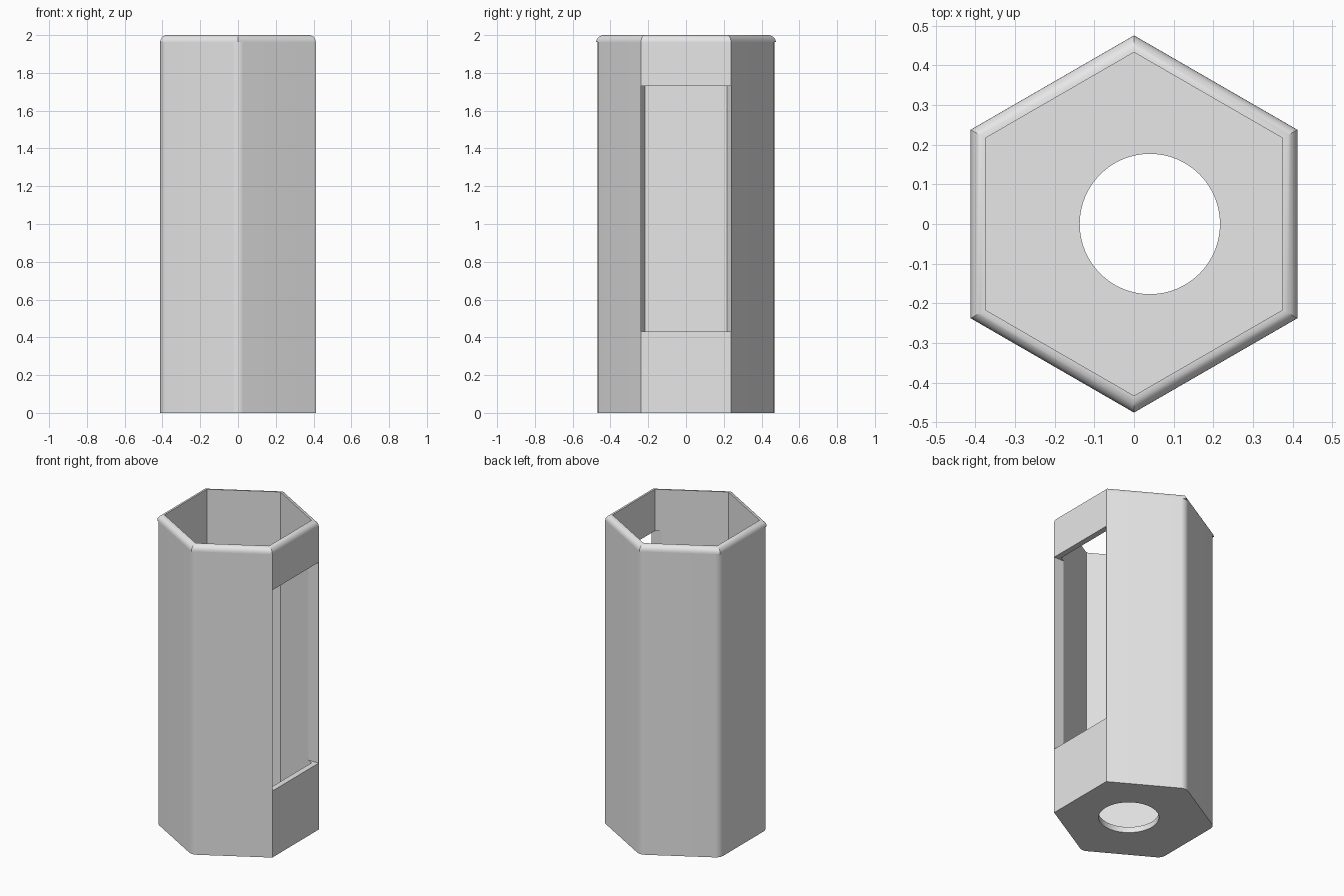
import bpy, bmesh, math

if "Cube" in bpy.data.objects:
    bpy.data.objects.remove(bpy.data.objects["Cube"])

OUT, INN = 0.412, 0.375      # outer and inner apothems
RIM_Z, TOP = 1.963, 2.0      # start of the rounded rim, overall height
FLOOR = 0.037                # floor thickness
ROUND = 0.055                # radius of the rounded upright edges
C30 = math.cos(math.pi / 6)

grey = bpy.data.materials.new("light grey")
grey.diffuse_color = (0.8, 0.8, 0.8, 1)
grey.use_nodes = True
grey.node_tree.nodes["Principled BSDF"].inputs["Base Color"].default_value = grey.diffuse_color


def hexagon(apothem, radius=0.0, steps=8):
    """Hexagon with points on +-y; the two +x corners always stay sharp."""
    pts = []
    for k in range(6):
        a = math.radians(30 + 60 * k)
        r = apothem / C30
        if radius == 0 or k in (0, 5):
            pts.append((r * math.cos(a), r * math.sin(a)))
            continue
        c = r - radius / C30
        for i in range(steps + 1):
            b = a + math.radians(-30 + 60 * i / steps)
            pts.append((c * math.cos(a) + radius * math.cos(b),
                        c * math.sin(a) + radius * math.sin(b)))
    return pts


def make(name, bm):
    bmesh.ops.recalc_face_normals(bm, faces=bm.faces)
    me = bpy.data.meshes.new(name)
    bm.to_mesh(me)
    bm.free()
    me.materials.append(grey)
    ob = bpy.data.objects.new(name, me)
    bpy.context.collection.objects.link(ob)
    return ob


def prism(name, pts, z0, z1):
    bm = bmesh.new()
    lo = [bm.verts.new((x, y, z0)) for x, y in pts]
    hi = [bm.verts.new((x, y, z1)) for x, y in pts]
    bm.faces.new(lo)
    bm.faces.new(hi)
    n = len(pts)
    for i in range(n):
        j = (i + 1) % n
        bm.faces.new((lo[i], lo[j], hi[j], hi[i]))
    return make(name, bm)


def activate(ob):
    bpy.ops.object.select_all(action='DESELECT')
    ob.select_set(True)
    bpy.context.view_layer.objects.active = ob


# Hexagonal body, hollowed, with a side window and a hole in the floor
body = prism("tube_body", hexagon(OUT, ROUND), 0, RIM_Z)
circle = [(0.04 + 0.177 * math.cos(math.tau * i / 64),
           0.177 * math.sin(math.tau * i / 64)) for i in range(64)]
w = 0.237
cutters = [
    prism("cavity_cutter", hexagon(INN), FLOOR, 2.2),
    prism("window_cutter", [(0.2, -w), (0.6, -w), (0.6, w), (0.2, w)], 0.43, 1.73),
    prism("floor_hole_cutter", circle, -0.2, 0.2),
]
for cutter in cutters:
    cutter.hide_render = True
    activate(body)
    mod = body.modifiers.new("cut", 'BOOLEAN')
    mod.operation, mod.solver, mod.object = 'DIFFERENCE', 'EXACT', cutter
    bpy.ops.object.modifier_apply(modifier=mod.name)
    bpy.data.objects.remove(cutter)

# Open the body top, which the rim covers
bm = bmesh.new()
bm.from_mesh(body.data)
covered = [f for f in bm.faces if all(v.co.z > RIM_Z - 1e-4 for v in f.verts)]
bmesh.ops.delete(bm, geom=covered, context='FACES')
bm.to_mesh(body.data)
bm.free()

# Rounded rim with mitred corners: quarter-round section swept round the hexagon
STEPS = 8
section = [(INN, RIM_Z)]
for i in range(STEPS + 1):
    t = math.pi / 2 * i / STEPS
    section.append((INN + (OUT - INN) * math.sin(t),
                    RIM_Z + (TOP - RIM_Z) * math.cos(t)))
bm = bmesh.new()
rings = [[bm.verts.new((x, y, z)) for x, y in hexagon(a)] for a, z in section]
for r in range(len(rings)):
    p, q = rings[r], rings[(r + 1) % len(rings)]
    for i in range(6):
        j = (i + 1) % 6
        bm.faces.new((p[i], p[j], q[j], q[i]))
rim = make("rounded_rim", bm)

for ob in (body, rim):
    activate(ob)
    bpy.ops.object.shade_smooth_by_angle(angle=math.radians(25))
